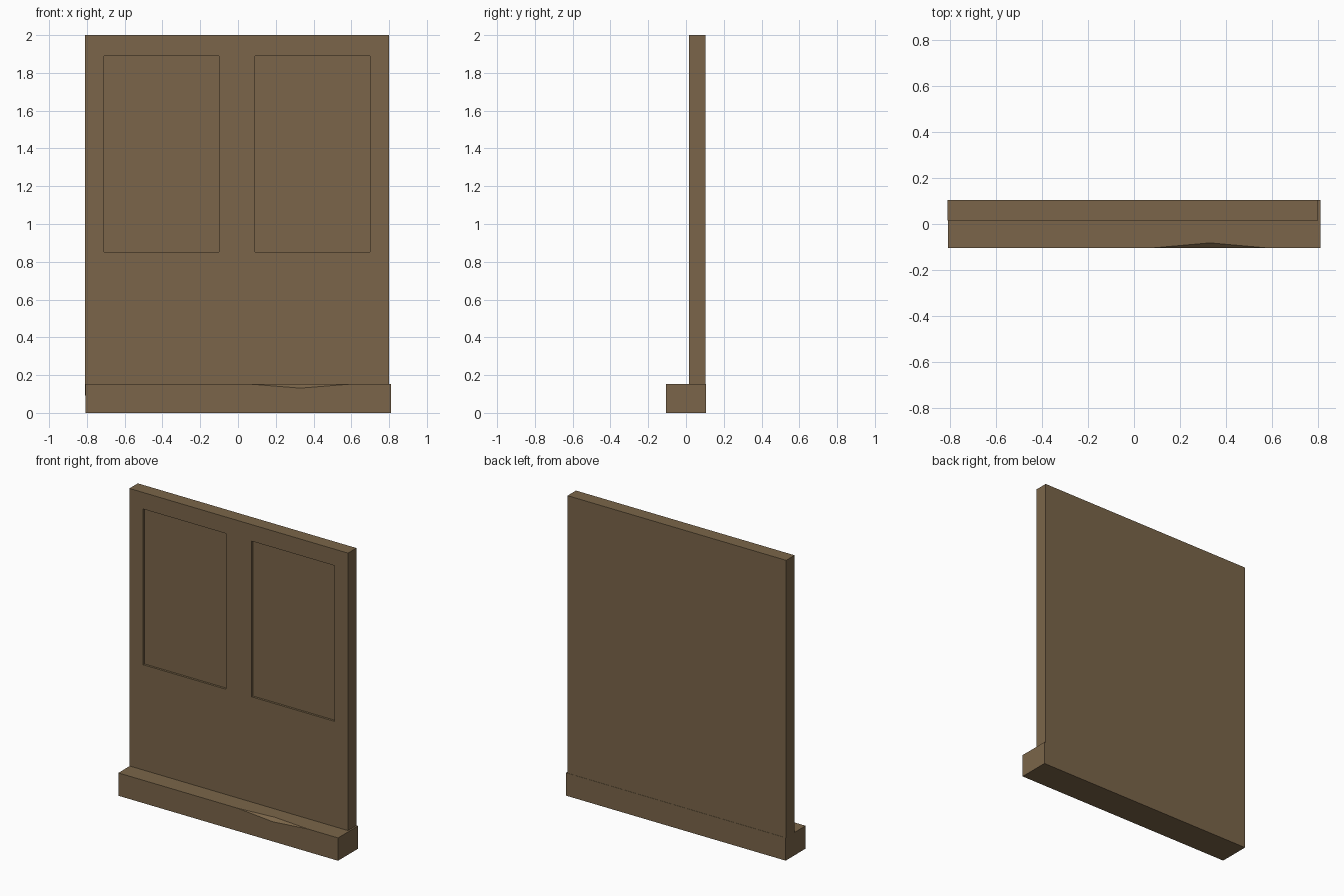
import bpy, bmesh
from mathutils import Vector

if "Cube" in bpy.data.objects:
    bpy.data.objects.remove(bpy.data.objects["Cube"])

wood = bpy.data.materials.new("brown_wood")
wood.diffuse_color = (0.197, 0.131, 0.067, 1)
wood.use_nodes = True
wood.node_tree.nodes["Principled BSDF"].inputs["Base Color"].default_value = wood.diffuse_color


def add_object(name, bm):
    bmesh.ops.recalc_face_normals(bm, faces=bm.faces[:])
    mesh = bpy.data.meshes.new(name)
    bm.to_mesh(mesh)
    bm.free()
    mesh.materials.append(wood)
    obj = bpy.data.objects.new(name, mesh)
    bpy.context.collection.objects.link(obj)
    return obj


def box(lo, hi):
    bm = bmesh.new()
    bmesh.ops.create_cube(bm, size=1)
    lo, hi = Vector(lo), Vector(hi)
    for v in bm.verts:
        v.co = Vector([lo[i] if v.co[i] < 0 else hi[i] for i in range(3)])
    return bm


# Upright panel with two shallow recessed windows in the front
WINDOWS = [(-0.71, -0.10), (0.09, 0.70)]
Z0, Z1 = 0.853, 1.89
DEPTH = 0.014
bm = box((-0.811, 0.015, 0.093), (0.80, 0.1035, 2.0))
cuts = [((x, 0, 0), (1, 0, 0)) for w in WINDOWS for x in w]
cuts += [((0, 0, z), (0, 0, 1)) for z in (Z0, Z1)]
for co, no in cuts:
    bmesh.ops.bisect_plane(bm, geom=bm.verts[:] + bm.edges[:] + bm.faces[:],
                           plane_co=co, plane_no=no)
bm.normal_update()
panes = []
for f in bm.faces:
    c = f.calc_center_median()
    if f.normal.y < -0.9 and Z0 < c.z < Z1 and any(a < c.x < b for a, b in WINDOWS):
        panes.append(f)
bmesh.ops.inset_individual(bm, faces=panes, thickness=0, depth=-DEPTH)
add_object("panel", bm)

# Base plinth with a chip broken out of its top front edge
L, R, F, B, H = -0.808, 0.811, -0.105, 0.105, 0.152
bm = bmesh.new()
pts = dict(
    flb=(L, F, 0), frb=(R, F, 0), brb=(R, B, 0), blb=(L, B, 0),
    flt=(L, F, H), frt=(R, F, H), brt=(R, B, H), blt=(L, B, H),
    chip_l=(0.07, F, H), chip_r=(0.59, F, H),
    chip_low=(0.33, F, 0.131), chip_in=(0.33, -0.082, H))
v = {k: bm.verts.new(p) for k, p in pts.items()}
for names in ("flb blb brb frb", "blb blt brt brb", "flb flt blt blb", "frb brb brt frt",
              "flb frb frt chip_r chip_low chip_l flt",
              "flt chip_l chip_in chip_r frt brt blt",
              "chip_l chip_low chip_in", "chip_low chip_r chip_in"):
    bm.faces.new([v[n] for n in names.split()])
add_object("base_plinth", bm)
